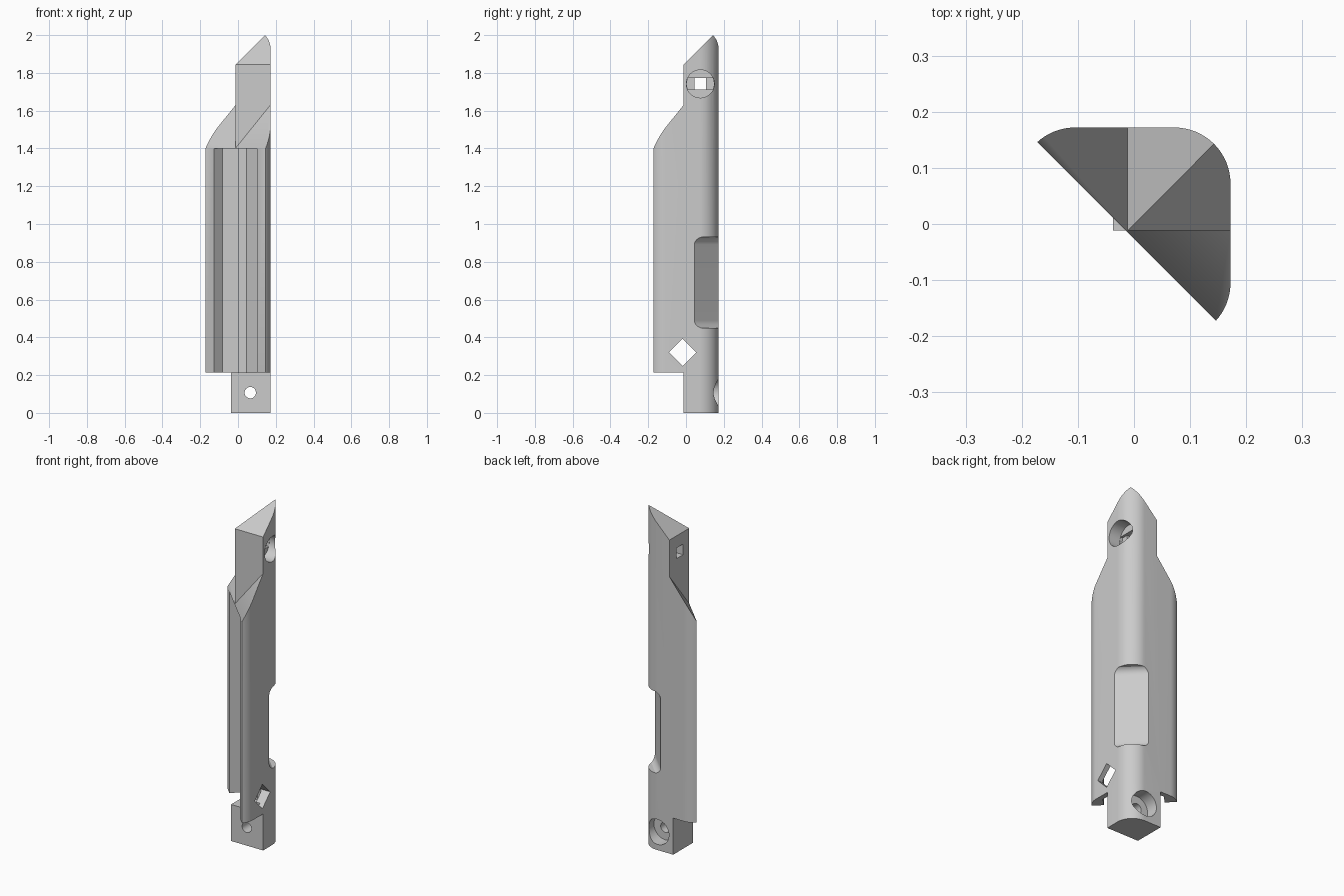
import bpy, bmesh, math
from mathutils import Vector, Matrix

cube = bpy.data.objects.get("Cube")
if cube:
    bpy.data.objects.remove(cube, do_unlink=True)

grey = bpy.data.materials.new("plain_grey")
grey.diffuse_color = (0.6, 0.6, 0.6, 1)
grey.use_nodes = True
grey.node_tree.nodes["Principled BSDF"].inputs["Base Color"].default_value = (0.6, 0.6, 0.6, 1)

WALL = 0.172      # outer wall position on +x and +y
INNER = -0.012    # inner faces of the spine
RADIUS = 0.1      # rounded outer corners
DIAG = -0.026     # open face lies on x + y = DIAG
FOOT_TOP = 0.215
SHOULDER = 1.4


def prism(name, profile, low, high, matrix=None):
    """Extrude a closed 2D profile along z, then place it with a matrix."""
    bm = bmesh.new()
    face = bm.faces.new([bm.verts.new((x, y, low)) for x, y in profile])
    moved = bmesh.ops.extrude_face_region(bm, geom=[face])["geom"]
    verts = [v for v in moved if isinstance(v, bmesh.types.BMVert)]
    bmesh.ops.translate(bm, vec=(0, 0, high - low), verts=verts)
    if matrix:
        bm.transform(matrix)
    bmesh.ops.recalc_face_normals(bm, faces=bm.faces)
    mesh = bpy.data.meshes.new(name)
    bm.to_mesh(mesh)
    bm.free()
    obj = bpy.data.objects.new(name, mesh)
    bpy.context.collection.objects.link(obj)
    mesh.materials.append(grey)
    return obj


def slice_off(obj, point, normal):
    """Remove what lies on the normal's side of a plane and cap the cut."""
    bm = bmesh.new()
    bm.from_mesh(obj.data)
    geom = bm.verts[:] + bm.edges[:] + bm.faces[:]
    cut = bmesh.ops.bisect_plane(bm, geom=geom, plane_co=point, plane_no=normal,
                                 clear_outer=True)["geom_cut"]
    edges = [e for e in cut if isinstance(e, bmesh.types.BMEdge)]
    bmesh.ops.holes_fill(bm, edges=edges)
    bmesh.ops.recalc_face_normals(bm, faces=bm.faces)
    bm.to_mesh(obj.data)
    bm.free()


def combine(target, other, operation="DIFFERENCE"):
    other.hide_render = True
    mod = target.modifiers.new(other.name, "BOOLEAN")
    mod.operation, mod.solver, mod.object = operation, "EXACT", other
    bpy.context.view_layer.objects.active = target
    bpy.ops.object.modifier_apply(modifier=mod.name)
    bpy.data.objects.remove(other, do_unlink=True)


def arc(cx, cy, r, start, end, steps=16):
    angles = [math.radians(start + (end - start) * i / steps) for i in range(steps + 1)]
    return [(cx + r * math.cos(a), cy + r * math.sin(a)) for a in angles]


def rect(x0, x1, y0, y1):
    return [(x0, y0), (x1, y0), (x1, y1), (x0, y1)]


def circle(cx, cy, r):
    return arc(cx, cy, r, 0, 360, 40)[:-1]


def mirrored(points):
    """Complete a profile that is symmetric about x = y."""
    return points + [(y, x) for x, y in reversed(points)]


# Main body: rounded corner with two wings ending on the diagonal open face
mid = WALL - RADIUS
corner = arc(mid, mid, RADIUS, 0, 90)
wing_x = DIAG - 0.146
tip = math.degrees(math.atan2(0.146 - mid, wing_x + 0.105))
wing = arc(-0.105, mid, RADIUS, 90, tip, 10)
body = prism("corner_post", [(y, x) for x, y in reversed(wing)] + corner + wing,
             FOOT_TOP, 2.2)

# Pointed top: two slopes meeting on the corner diagonal
for axis in ((-1, 0, 1), (0, -1, 1)):
    slice_off(body, (INNER, INNER, 1.845), axis)

# Sloped shoulders on either side of the spine
slope = Vector((1.24, 1.24, -1))
for name, area in (("left_shoulder", rect(-0.5, INNER, -0.6, 0.5)),
                   ("front_shoulder", rect(-0.6, 0.5, -0.5, INNER))):
    cutter = prism(name, area, 0.1, 2.5)
    slice_off(cutter, (DIAG / 2, DIAG / 2, SHOULDER), slope)
    combine(body, cutter)

# Hollow between thin outer walls, with a thicker stepped corner behind the pocket
hollow = mirrored([(-0.225, 0.001), (-0.125, 0.101), (-0.083, 0.143),
                   (0, 0.143), (0, 0.118), (0.045, 0.118)])
combine(body, prism("hollow", hollow, 0.1, SHOULDER))

# Foot block
foot = prism("foot", [(-0.037, INNER), (WALL, INNER)] + corner + [(-0.037, WALL)],
             0, FOOT_TOP)
combine(body, foot, "UNION")

# Axis matrices: profile (u, v) becomes (y, z) along x, or (x, z) along y
along_x = Matrix(((0, 0, 1, 0), (1, 0, 0, 0), (0, 1, 0, 0), (0, 0, 0, 1)))
along_y = Matrix(((1, 0, 0, 0), (0, 0, 1, 0), (0, 1, 0, 0), (0, 0, 0, 1)))

# Upper recess: square through hole, shallow slot and round bore
u, v, half = 0.076, 1.742, 0.031
slot = [(u - 0.067, v - half), (u + 0.067, v - half), (u + 0.073, v),
        (u + 0.067, v + half), (u - 0.067, v + half), (u - 0.073, v)]
square = rect(u - half, u + half, v - half, v + half)
combine(body, prism("upper_hole", square, -0.3, 0.3, along_x))
combine(body, prism("upper_slot", slot, 0.085, 0.3, along_x))
combine(body, prism("upper_bore", circle(u, v, 0.074), 0.1, 0.4, along_x))

# Lower recess: round through hole and round bore
combine(body, prism("lower_hole", circle(0.065, 0.107, 0.03), -0.3, 0.3, along_y))
combine(body, prism("lower_bore", circle(0.065, 0.107, 0.074), 0.1, 0.4, along_y))

# Diamond hole through the front wing
d = 0.072
diamond = [(-0.018 - d, 0.32), (-0.018, 0.32 - d), (-0.018 + d, 0.32), (-0.018, 0.32 + d)]
combine(body, prism("diamond_hole", diamond, -0.4, 0.4, along_x))

# Finger pocket across the outer corner, floor curving up to flat ends
floor, r, sweep = 0.153, 0.045, 62
rise = r * math.sin(math.radians(sweep))
pocket = (arc(floor + r, 0.45 + rise, r, 180 + sweep, 180, 10)
          + arc(floor + r, 0.93 - rise, r, 180, 180 - sweep, 10)
          + [(0.4, 0.93), (0.4, 0.45)])
s = math.sqrt(0.5)
across = Matrix(((s, 0, -s, 0), (s, 0, s, 0), (0, 1, 0, 0), (0, 0, 0, 1)))
combine(body, prism("pocket", pocket, -0.3, 0.3, across))

# Smooth the curves and keep the hard edges
bpy.ops.object.select_all(action="DESELECT")
body.select_set(True)
bpy.context.view_layer.objects.active = body
bpy.ops.object.shade_smooth_by_angle(angle=math.radians(30))
